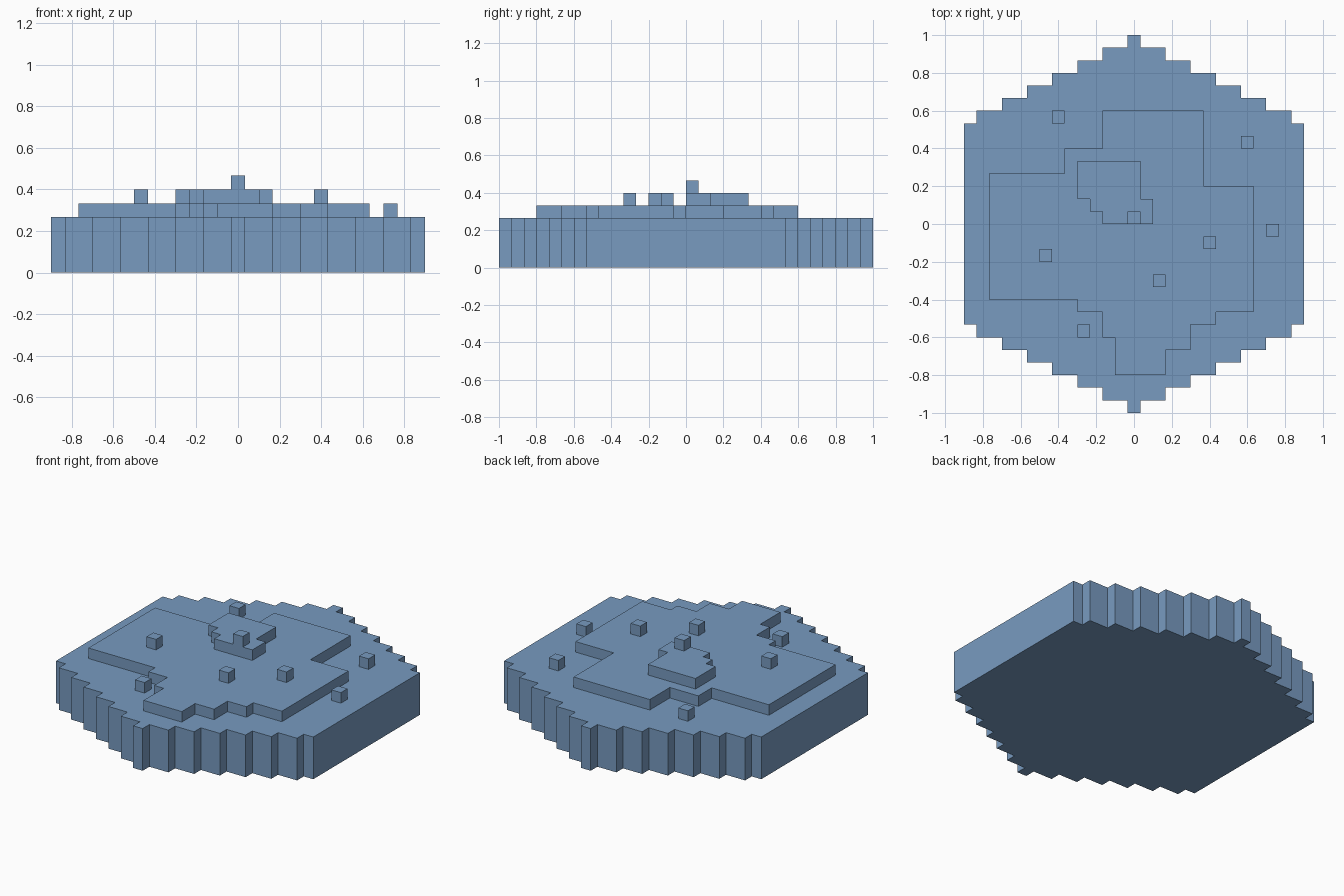
import bpy
import bmesh

cube = bpy.data.objects.get("Cube")
if cube:
    bpy.data.objects.remove(cube, do_unlink=True)

U = 1 / 15  # edge length of one voxel

blue = bpy.data.materials.new("soft blue")
blue.use_nodes = True
colour = (0.188, 0.328, 0.527, 1)
blue.diffuse_color = colour
blue.node_tree.nodes["Principled BSDF"].inputs["Base Color"].default_value = colour


def slab(name, outline, z0, z1):
    """Extrude a flat outline, in voxel units, from z0 to z1."""
    bm = bmesh.new()
    face = bm.faces.new([bm.verts.new((x * U, y * U, z0 * U)) for x, y in outline])
    top = bmesh.ops.extrude_face_region(bm, geom=[face])["geom"]
    verts = [v for v in top if isinstance(v, bmesh.types.BMVert)]
    bmesh.ops.translate(bm, verts=verts, vec=(0, 0, (z1 - z0) * U))
    bmesh.ops.recalc_face_normals(bm, faces=bm.faces)
    mesh = bpy.data.meshes.new(name)
    bm.to_mesh(mesh)
    bm.free()
    mesh.materials.append(blue)
    obj = bpy.data.objects.new(name, mesh)
    bpy.context.collection.objects.link(obj)
    return obj


def stepped(start, moves):
    """Outline from alternating x and y stops, beginning along x."""
    x, y = start
    points = [(x, y)]
    for i, stop in enumerate(moves):
        x, y = (stop, y) if i % 2 == 0 else (x, stop)
        points.append((x, y))
    return points


# Hexagonal base with stair-stepped edges, mirrored into four quarters
quarter = []
for i in range(8):
    half_width = min(0.5 + 2 * i, 13.5)
    quarter.append((half_width, 15 - i))
    if i < 7:
        quarter.append((half_width, 14 - i))
right = quarter + [(x, -y) for x, y in reversed(quarter)]
slab("hexagonal_base", right + [(-x, y) for x, y in reversed(right)], 0, 4)

# Raised terraces
slab("lower_terrace", stepped((-2.5, 9), [
    5.5, 3, 9.5, -7, 6.5, -8, 4.5, -10, 2.5, -12, -1.5, -9,
    -2.5, -7, -4.5, -6, -11.5, 4, -5.5, 6, -2.5]), 4, 5)
slab("upper_terrace", stepped((-4.5, 5), [
    0.5, 2, 1.5, 0, -2.5, 1, -3.5, 2, -4.5]), 5, 6)

# Single blocks: centre x, centre y, bottom height
blocks = [(0, 0.5, 6), (-6, 8.5, 4), (9, 6.5, 4), (11, -0.5, 4),
          (-4, -8.5, 4), (6, -1.5, 5), (2, -4.5, 5), (-7, -2.5, 5)]
for i, (x, y, z) in enumerate(blocks):
    square = [(x + a, y + b) for a, b in ((-.5, -.5), (.5, -.5), (.5, .5), (-.5, .5))]
    slab("peak_block" if i == 0 else f"small_block_{i}", square, z, z + 1)
